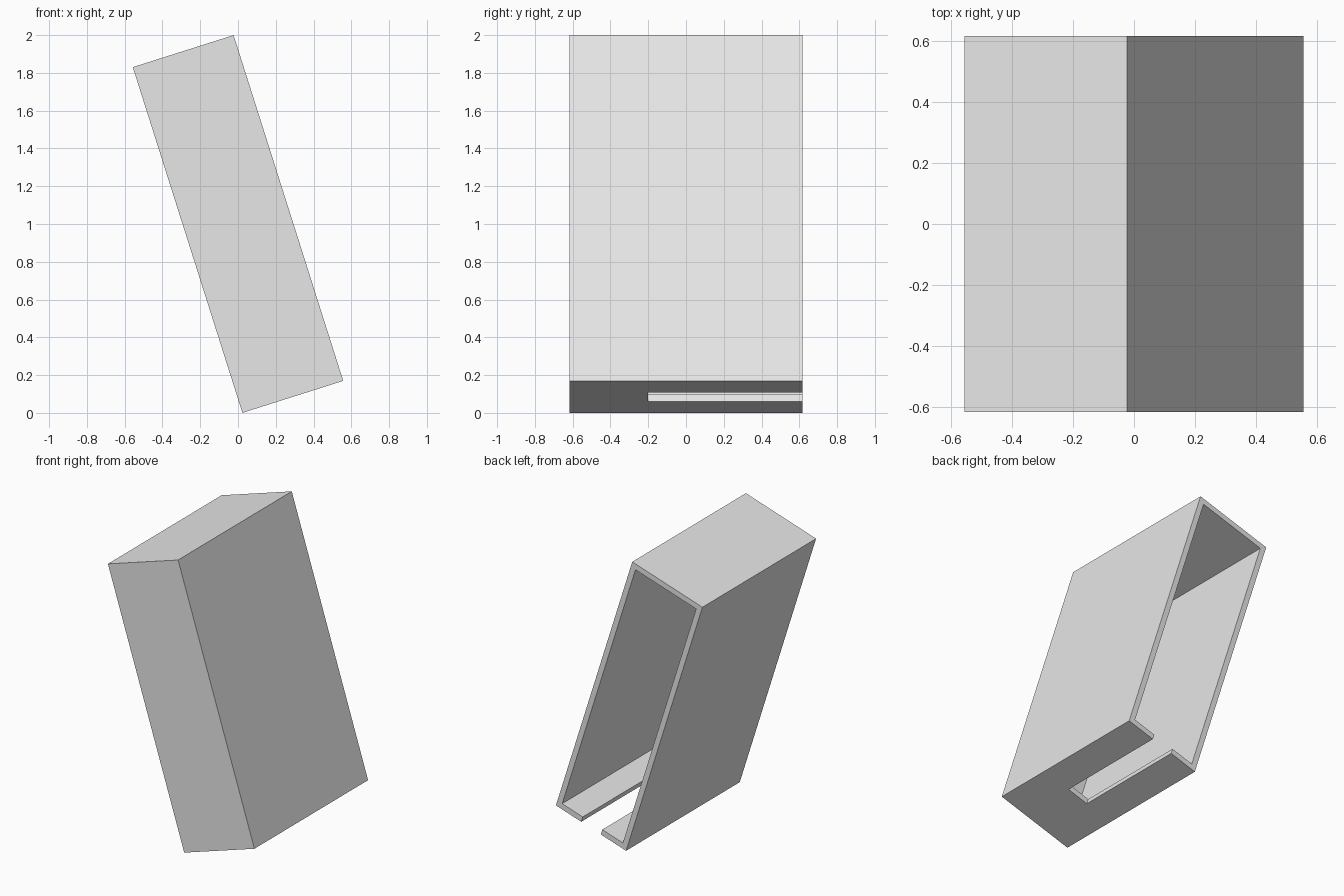
import bpy, math
from mathutils import Matrix, Vector

cube = bpy.data.objects.get("Cube")
if cube:
    bpy.data.objects.remove(cube, do_unlink=True)

WIDTH, DEPTH, HEIGHT, WALL = 0.56, 1.235, 1.92, 0.038
TILT = Matrix.Translation((0, 0, 1)) @ Matrix.Rotation(math.radians(-17.6), 4, "Y")

grey = bpy.data.materials.new("light_grey")
grey.use_nodes = True
grey.diffuse_color = (0.8, 0.8, 0.8, 1)
grey.node_tree.nodes["Principled BSDF"].inputs["Base Color"].default_value = grey.diffuse_color


def box(name, low, high):
    """Tilted box between two corners given in the case's own axes."""
    low, high = Vector(low), Vector(high)
    bpy.ops.mesh.primitive_cube_add(size=1)
    obj = bpy.context.object
    obj.name = name
    obj.data.transform(TILT @ Matrix.Translation((low + high) / 2)
                       @ Matrix.Diagonal((high - low).to_4d()))
    obj.data.materials.append(grey)
    return obj


x, y, z = WIDTH / 2, DEPTH / 2, HEIGHT / 2

# Outer case, leaning on its lower edge
case = box("sleeve_case", (-x, -y, -z), (x, y, z))

# Hollow open at the back, and the slot through the floor
cutters = [
    box("hollow_cutter", (-x + WALL, -y + WALL, -z + WALL), (x - WALL, y + 0.1, z - WALL)),
    box("slot_cutter", (-0.078, -0.2, -z - 0.1), (0.078, y + 0.1, -z + 0.2)),
]
for cutter in cutters:
    cutter.hide_render = True
    bpy.context.view_layer.objects.active = case
    cut = case.modifiers.new(cutter.name, "BOOLEAN")
    cut.operation = "DIFFERENCE"
    cut.solver = "EXACT"
    cut.object = cutter
    bpy.ops.object.modifier_apply(modifier=cut.name)
    bpy.data.objects.remove(cutter, do_unlink=True)
